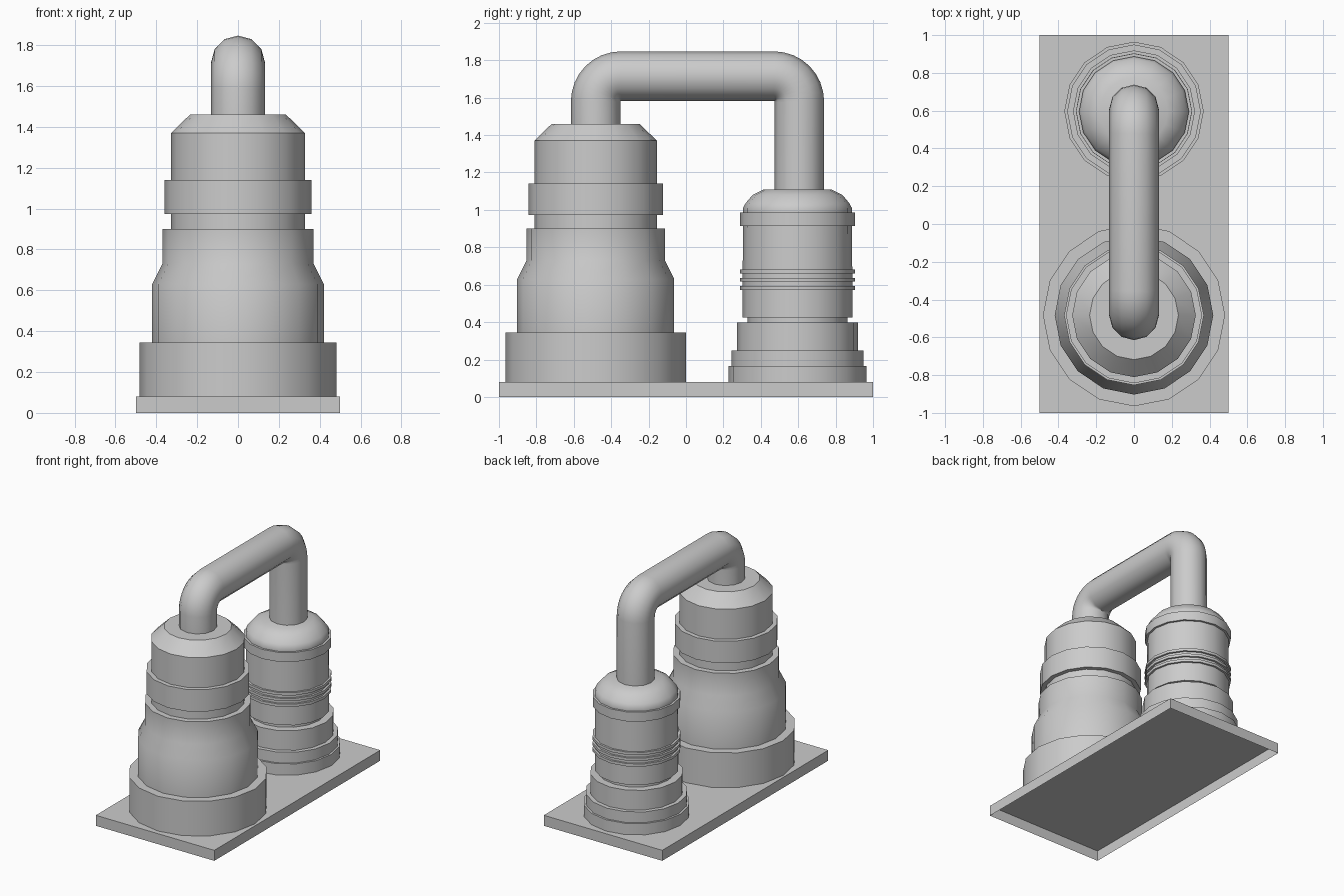
import bpy, bmesh, math

if "Cube" in bpy.data.objects:
    bpy.data.objects.remove(bpy.data.objects["Cube"])

SIDES = 16
LARGE_Y, SMALL_Y = -0.483, 0.596


def add_object(name, bm):
    mesh = bpy.data.meshes.new(name)
    bm.to_mesh(mesh)
    bm.free()
    obj = bpy.data.objects.new(name, mesh)
    bpy.context.collection.objects.link(obj)
    return obj


def lathe(name, y, profile):
    """Stepped body turned around a vertical axis, closed on top only."""
    bm = bmesh.new()
    rings = []
    for r, z in profile:
        rings.append([bm.verts.new((r * math.cos(math.tau * i / SIDES),
                                    r * math.sin(math.tau * i / SIDES), z))
                      for i in range(SIDES)])
    for low, high in zip(rings, rings[1:]):
        for i in range(SIDES):
            j = (i + 1) % SIDES
            bm.faces.new((low[i], low[j], high[j], high[i]))
    bm.faces.new(rings[-1])
    obj = add_object(name, bm)
    obj.location.y = y
    bpy.ops.object.select_all(action='DESELECT')
    obj.select_set(True)
    bpy.context.view_layer.objects.active = obj
    bpy.ops.object.shade_smooth_by_angle(angle=math.radians(30))
    return obj


# Base plate, hollow underneath
bm = bmesh.new()
bmesh.ops.create_cube(bm, size=1)
for v in bm.verts:
    v.co = (v.co.x, v.co.y * 2, (v.co.z + 0.5) * 0.08)
bm.normal_update()
bmesh.ops.delete(bm, geom=[f for f in bm.faces if f.normal.z < -0.5],
                 context='FACES_ONLY')
add_object("base_plate", bm)

# Large tank
lathe("large_tank", LARGE_Y, [
    (0.482, 0.08), (0.482, 0.345), (0.42, 0.345), (0.42, 0.63),
    (0.37, 0.73), (0.37, 0.90), (0.327, 0.90), (0.327, 0.973),
    (0.36, 0.973), (0.36, 1.14), (0.327, 1.14), (0.327, 1.37),
    (0.235, 1.46)])

# Small tank with three thin ribs and a domed top
small = [(0.369, 0.08), (0.369, 0.166), (0.354, 0.166), (0.354, 0.248),
         (0.323, 0.248), (0.323, 0.398), (0.267, 0.398), (0.267, 0.425),
         (0.293, 0.425)]
for z in (0.572, 0.616, 0.660):
    small += [(0.293, z), (0.308, z), (0.308, z + 0.021), (0.293, z + 0.021)]
small += [(0.291, 0.915), (0.307, 0.915), (0.307, 0.987), (0.291, 0.987),
          (0.291, 1.01), (0.278, 1.035), (0.24, 1.08), (0.18, 1.11)]
lathe("small_tank", SMALL_Y, small)

# Connecting pipe: two legs and a crossbar with rounded elbows
R, TOP, LEFT, RIGHT, STEPS = 0.134, 1.715, LARGE_Y, 0.606, 8
path = [(LEFT, 1.45)]
for cy, start in ((LEFT + R, math.pi), (RIGHT - R, math.pi / 2)):
    for i in range(STEPS + 1):
        a = start - math.pi / 2 * i / STEPS
        path.append((cy + R * math.cos(a), TOP - R + R * math.sin(a)))
path.append((RIGHT, 1.10))

curve = bpy.data.curves.new("connecting_pipe", 'CURVE')
curve.dimensions = '3D'
curve.bevel_depth = 0.132
curve.bevel_resolution = 4
spline = curve.splines.new('POLY')
spline.points.add(len(path) - 1)
for p, (y, z) in zip(spline.points, path):
    p.co = (0, y, z, 1)
spline.use_smooth = True
pipe = bpy.data.objects.new("connecting_pipe", curve)
bpy.context.collection.objects.link(pipe)
